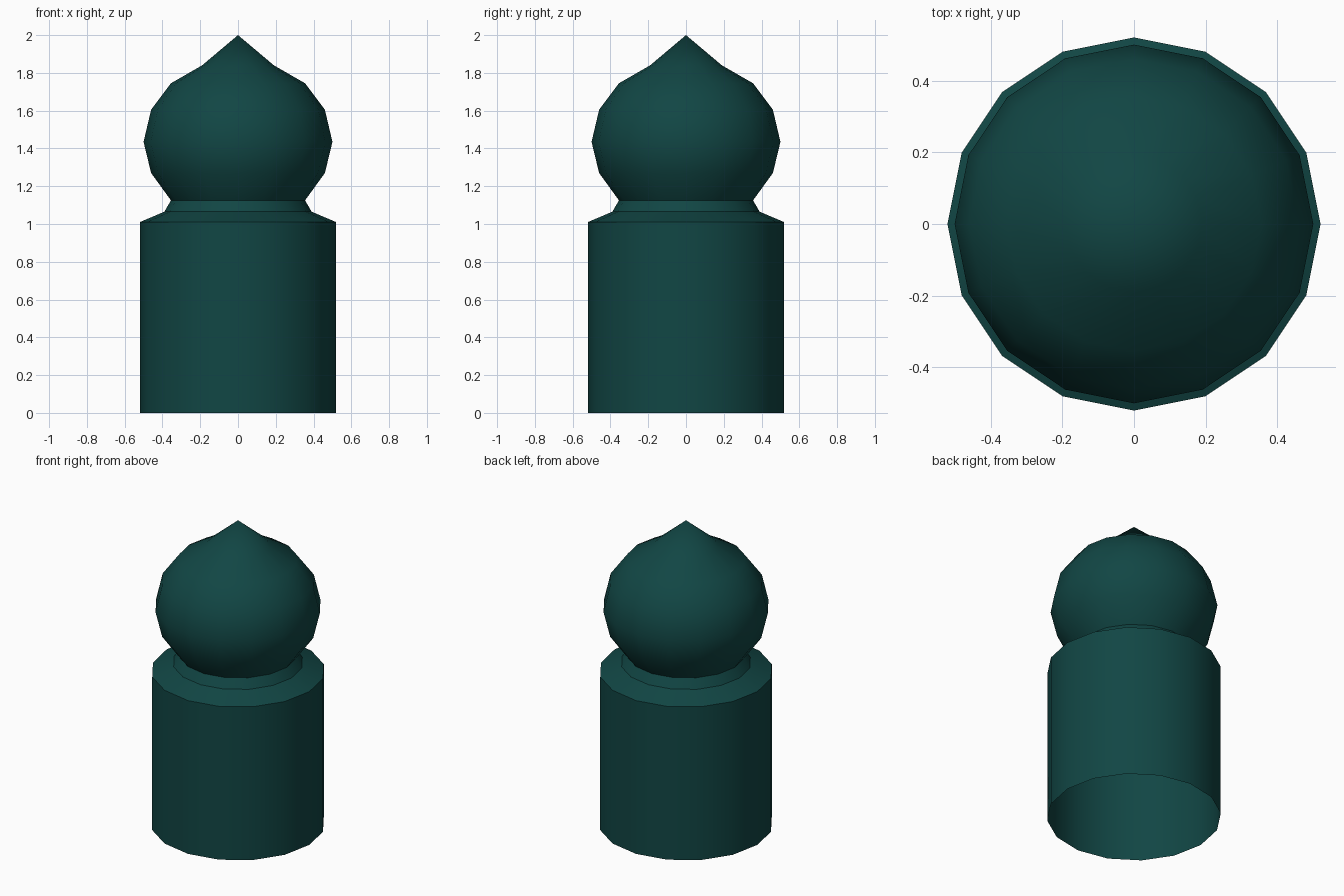
import bpy
import bmesh
from math import cos, sin, tau, radians

cube = bpy.data.objects.get("Cube")
if cube:
    bpy.data.objects.remove(cube, do_unlink=True)

SIDES = 16

teal = bpy.data.materials.new("dark teal")
teal.use_nodes = True
colour = (0.0056, 0.061, 0.058, 1)
teal.diffuse_color = colour
teal.node_tree.nodes["Principled BSDF"].inputs["Base Color"].default_value = colour


def lathe(name, profile):
    """Turn (radius, height) points around z; radius 0 closes to a tip."""
    bm = bmesh.new()
    rings = []
    for r, z in profile:
        count = SIDES if r > 0 else 1
        rings.append([bm.verts.new((r * cos(tau * i / SIDES), r * sin(tau * i / SIDES), z))
                      for i in range(count)])
    for low, high in zip(rings, rings[1:]):
        for i in range(SIDES):
            j = (i + 1) % SIDES
            if len(high) == 1:
                bm.faces.new((low[i], low[j], high[0]))
            else:
                bm.faces.new((low[i], low[j], high[j], high[i]))
    mesh = bpy.data.meshes.new(name)
    bm.to_mesh(mesh)
    bm.free()
    mesh.materials.append(teal)
    obj = bpy.data.objects.new(name, mesh)
    bpy.context.collection.objects.link(obj)
    bpy.ops.object.select_all(action='DESELECT')
    obj.select_set(True)
    bpy.context.view_layer.objects.active = obj
    bpy.ops.object.shade_smooth_by_angle(angle=radians(30))
    return obj


# Hollow drum, open underneath, with sloped shoulder and short neck
lathe("drum", [(0.52, 0), (0.52, 1.01), (0.39, 1.065), (0.355, 1.125)])

# Onion dome rising to a point
lathe("onion_dome", [(0.355, 1.125), (0.46, 1.27), (0.5, 1.435), (0.46, 1.605),
                     (0.355, 1.745), (0.19, 1.84), (0, 2)])
